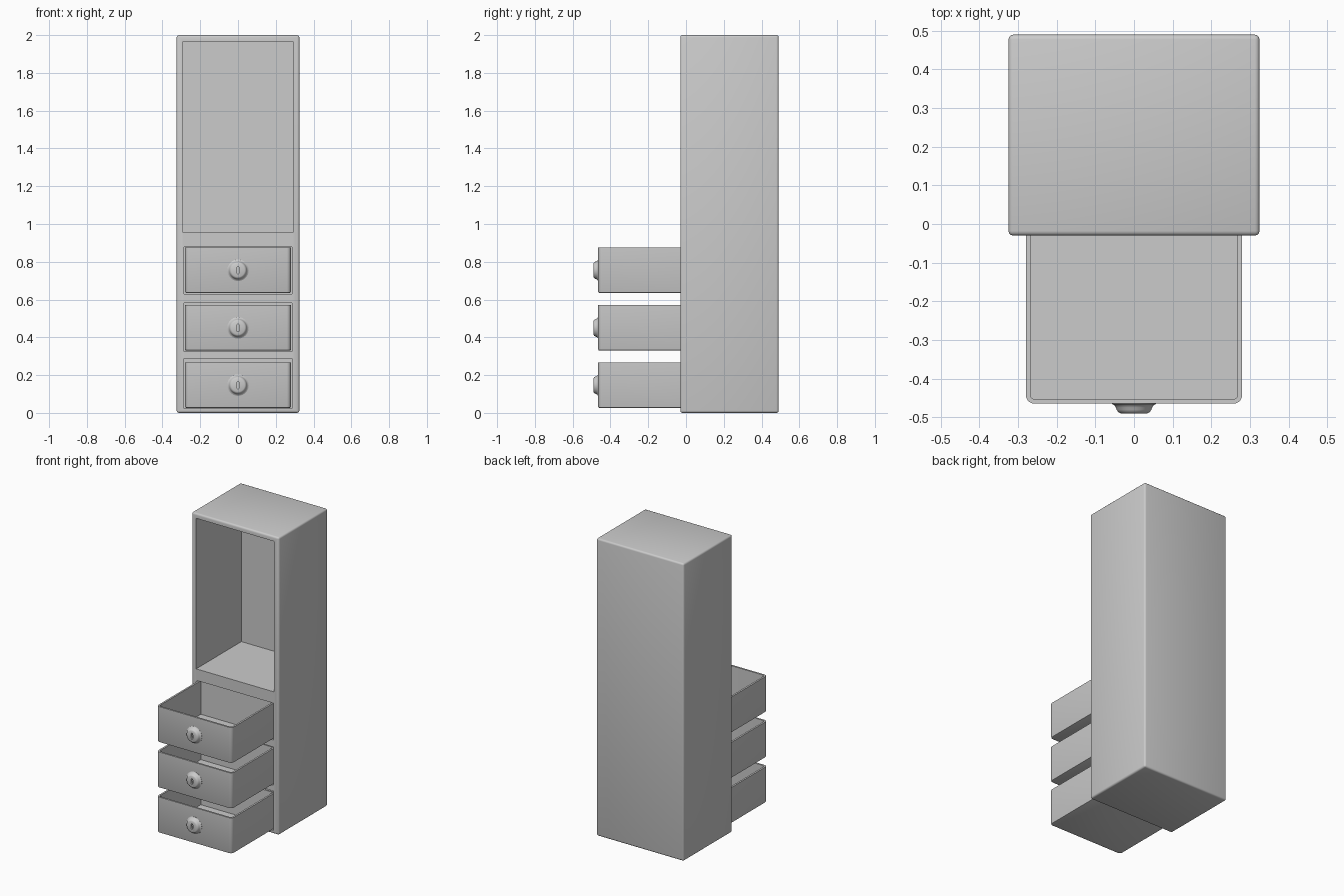
import bpy, bmesh, math
from mathutils import Matrix, Vector

if "Cube" in bpy.data.objects:
    bpy.data.objects.remove(bpy.data.objects["Cube"])


def finish(name, bm, smooth=True):
    bmesh.ops.recalc_face_normals(bm, faces=bm.faces)
    mesh = bpy.data.meshes.new(name)
    bm.to_mesh(mesh)
    bm.free()
    ob = bpy.data.objects.new(name, mesh)
    bpy.context.collection.objects.link(ob)
    return ob


def box_bm(lo, hi):
    lo, hi = Vector(lo), Vector(hi)
    bm = bmesh.new()
    m = Matrix.Translation((lo + hi) / 2) @ Matrix.Diagonal((*(hi - lo), 1))
    bmesh.ops.create_cube(bm, size=1, matrix=m)
    return bm


def bevel(bm, edges, width, segments):
    bmesh.ops.bevel(bm, geom=edges, offset=width, offset_type='OFFSET',
                    segments=segments, profile=0.5, affect='EDGES')


def activate(ob):
    bpy.ops.object.select_all(action='DESELECT')
    ob.select_set(True)
    bpy.context.view_layer.objects.active = ob


def cut(ob, cutter):
    cutter.hide_render = True
    mod = ob.modifiers.new("cut", 'BOOLEAN')
    mod.operation, mod.solver, mod.object = 'DIFFERENCE', 'EXACT', cutter
    activate(ob)
    bpy.ops.object.modifier_apply(modifier=mod.name)
    bpy.data.objects.remove(cutter, do_unlink=True)


def shade(ob):
    activate(ob)
    bpy.ops.object.shade_smooth_by_angle(angle=math.radians(35))


# Cabinet body with rounded edges
bm = box_bm((-0.325, -0.03, 0), (0.325, 0.49, 2))
bevel(bm, bm.edges[:], 0.012, 3)
cabinet = finish("cabinet", bm)

# Open upper compartment and three drawer bays
for half, z0, z1 in [(0.29, 0.955, 1.967), (0.285, 0.022, 0.287),
                     (0.285, 0.326, 0.583), (0.285, 0.63, 0.878)]:
    cut(cabinet, finish("bay_cutter", box_bm((-half, -0.2, z0), (half, 0.45, z1))))
shade(cabinet)


def drawer(name, z0):
    # Open tray with rounded front corners
    bm = box_bm((-0.28, -0.465, z0), (0.28, 0.0, z0 + 0.24))
    front = [e for e in bm.edges if all(v.co.y < -0.4 for v in e.verts)
             and abs(e.verts[0].co.x - e.verts[1].co.x) < 1e-4]
    bevel(bm, front, 0.022, 5)
    low = [e for e in bm.edges if all(v.co.z < z0 + 1e-4 for v in e.verts)]
    bevel(bm, low, 0.006, 2)
    bm.normal_update()
    top = [f for f in bm.faces if f.normal.z > 0.9]
    bmesh.ops.inset_individual(bm, faces=top, thickness=0.012, use_even_offset=True)
    floor = bmesh.ops.extrude_discrete_faces(bm, faces=top)["faces"]
    bmesh.ops.translate(bm, verts=floor[0].verts[:], vec=(0, 0, -0.226))
    shade(finish(name, bm))


def knob(name, z):
    # Flared round knob turned about the y axis
    profile = [(0.057, -0.46), (0.057, -0.466), (0.051, -0.469), (0.047, -0.475),
               (0.045, -0.481), (0.041, -0.487), (0.035, -0.49)]
    n = 40
    bm = bmesh.new()
    rings = [[bm.verts.new((r * math.cos(a), y, z + r * math.sin(a)))
              for a in (2 * math.pi * i / n for i in range(n))] for r, y in profile]
    for a, b in zip(rings, rings[1:]):
        for i in range(n):
            j = (i + 1) % n
            bm.faces.new((a[i], a[j], b[j], b[i]))
    bm.faces.new(rings[0])
    bm.faces.new(rings[-1])
    ob = finish(name, bm)
    # Slot recessed into the knob face
    bm = bmesh.new()
    m = (Matrix.Translation((0, -0.49, z)) @ Matrix.Diagonal((0.008, 1, 0.021, 1))
         @ Matrix.Rotation(math.pi / 2, 4, 'X'))
    bmesh.ops.create_cone(bm, cap_ends=True, segments=16, radius1=1, radius2=1,
                          depth=0.03, matrix=m)
    cut(ob, finish("slot_cutter", bm))
    shade(ob)


# Three drawers, each with a knob
for label, z0 in [("bottom", 0.027), ("middle", 0.33), ("top", 0.635)]:
    drawer(label + "_drawer", z0)
    knob(label + "_knob", z0 + 0.12)
